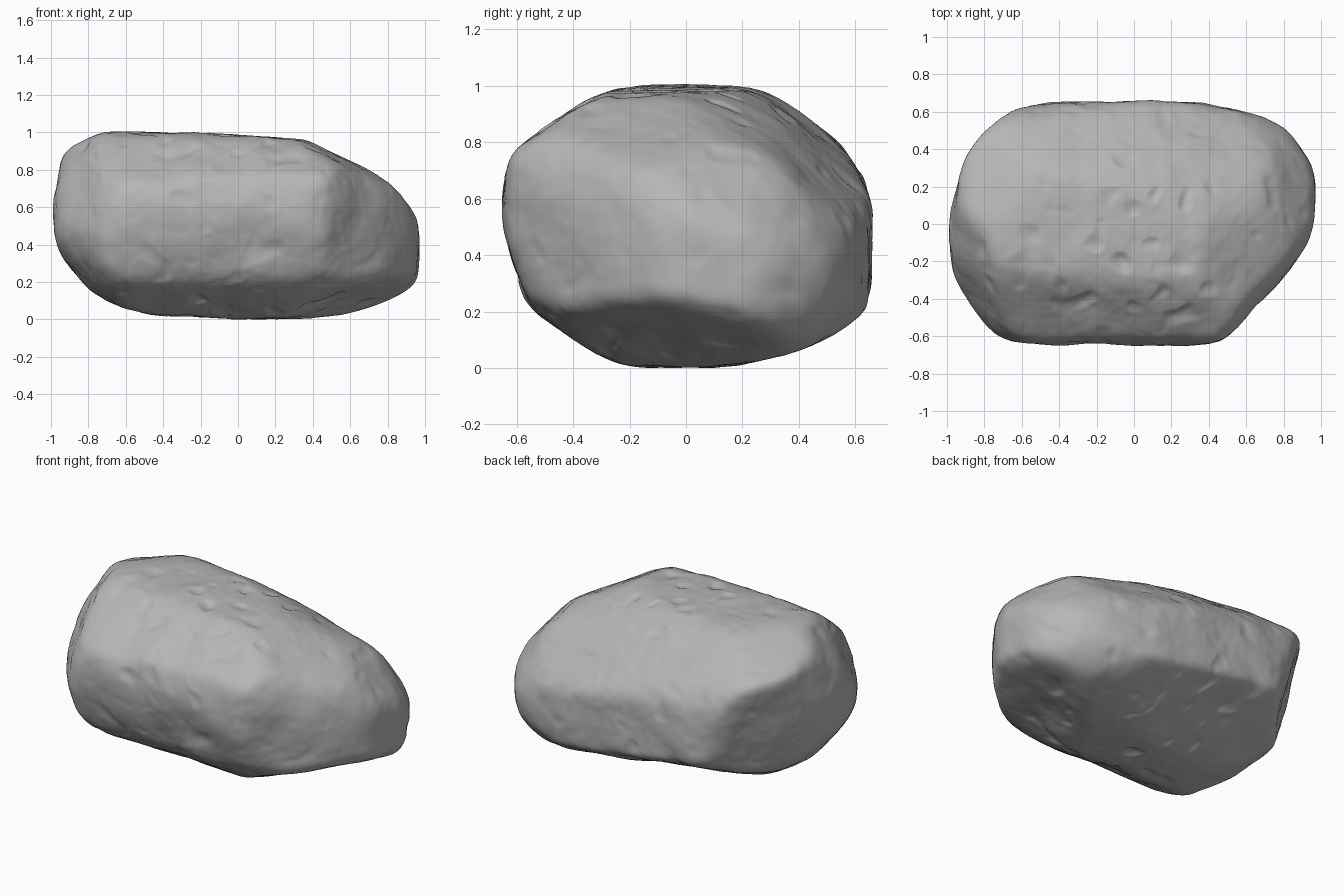
import bpy
import math
from mathutils import Vector, noise

cube = bpy.data.objects.get("Cube")
if cube:
    bpy.data.objects.remove(cube, do_unlink=True)

CENTRE = Vector((0, 0, 0.5))
ROUNDING = 34
FULLNESS = 1.025

# Counter-clockwise outlines of the boulder along each axis
FRONT = [(-1, .62), (-.96, .38), (-.8, .13), (-.4, .03), (.1, 0), (.6, .02), (.92, .13),
         (1, .5), (.87, .74), (.45, .95), (0, 1), (-.8, 1.01), (-.92, .93)]
SIDE = [(-.66, .58), (-.53, .18), (-.45, .09), (-.2, .01), (.05, 0), (.4, .06), (.64, .17),
        (.66, .6), (.5, .9), (.3, 1), (-.2, 1.01), (-.4, .95), (-.6, .8)]
PLAN = [(-1, -.15), (-.95, -.4), (-.84, -.57), (-.5, -.65), (.52, -.64), (.9, -.15), (.98, .03),
        (1, .22), (.92, .43), (.8, .53), (.3, .66), (-.3, .66), (-.65, .61), (-.88, .46)]

# Outlines along three slanted directions, measured from the middle
FRONT_CORNER = [(-.97, .05), (-.94, -.09), (-.82, -.25), (0, -.57), (.81, -.49), (.92, -.38),
                (.96, -.22), (.78, .06), (.33, .41), (0, .6), (-.15, .67), (-.58, .67),
                (-.79, .45), (-.91, .21)]
BACK_CORNER = [(-.97, -.06), (-.89, -.19), (-.73, -.35), (.28, -.57), (.52, -.56), (.82, -.35),
               (.94, -.14), (.96, .01), (.9, .18), (.44, .43), (0, .6), (-.52, .47), (-.84, .22)]
UNDERSIDE = [(-.78, .18), (-.72, -.24), (-.45, -.42), (.3, -.67), (.48, -.59), (.74, -.42),
             (.91, .22), (.67, .39), (.43, .46), (-.18, .52), (-.45, .52), (-.67, .43)]


def facets(outline, right, up, origin=(0, 0)):
    """Turn every outline edge into a facet normal scaled by its distance."""
    for a, b in zip(outline, outline[1:] + outline[:1]):
        flat = Vector((b[1] - a[1], a[0] - b[0])).normalized()
        reach = flat.dot(Vector(a) - Vector(origin))
        yield (right * flat.x + up * flat.y) / reach


def slanted(outline, x, y, tilt_x, tilt_y):
    """Facets of an outline seen diagonally, with a tilted upright axis."""
    tilt = math.radians(24)
    right = Vector((x, y, 0)).normalized()
    lean = Vector((tilt_x, tilt_y, 0)).normalized()
    return facets(outline, right, lean * math.sin(tilt) + Vector((0, 0, math.cos(tilt))))


X, Y, Z = Vector((1, 0, 0)), Vector((0, 1, 0)), Vector((0, 0, 1))
planes = list(facets(FRONT, X, Z, (0, CENTRE.z)))
planes += facets(SIDE, Y, Z, (0, CENTRE.z))
planes += facets(PLAN, X, Y)
planes += slanted(FRONT_CORNER, 1, 1, -1, 1)
planes += slanted(BACK_CORNER, -1, -1, 1, -1)
planes += slanted(UNDERSIDE, -1, 1, 1, 1)


def surface(direction):
    """Point of the rounded, weathered block in a direction."""
    total = sum(max(0, direction.dot(p)) ** ROUNDING for p in planes)
    point = direction * FULLNESS * total ** (-1 / ROUNDING)
    swell = noise.noise(point * 2.5 + Vector((4, 1, 7))) * 0.012
    lumps = noise.noise(point * 5 + Vector((2, 9, 3))) * 0.012
    grain = noise.fractal(point * 12, 0.9, 2, 2) * 0.003
    # Shallow chips, strongest on the top
    chips = max(0, noise.noise(point * 9 + Vector((8, 5, 1))) - 0.25) * 0.04
    rough = 0.3 + 0.7 * abs(direction.z)
    return CENTRE + point + direction * (swell + lumps + grain - chips * rough)


# Boulder body, resting on the ground
bpy.ops.mesh.primitive_ico_sphere_add(subdivisions=7, radius=1)
rock = bpy.context.object
rock.name = rock.data.name = "boulder"
for vert in rock.data.vertices:
    vert.co = surface(vert.co.normalized())
lowest = min(v.co.z for v in rock.data.vertices)
for vert in rock.data.vertices:
    vert.co.z -= lowest
rock.data.update()

# Stone colour
stone = bpy.data.materials.new("grey_stone")
stone.use_nodes = True
colour = (0.47, 0.47, 0.47, 1)
stone.diffuse_color = colour
stone.node_tree.nodes["Principled BSDF"].inputs["Base Color"].default_value = colour
rock.data.materials.append(stone)
bpy.ops.object.shade_smooth_by_angle(angle=math.radians(40))
